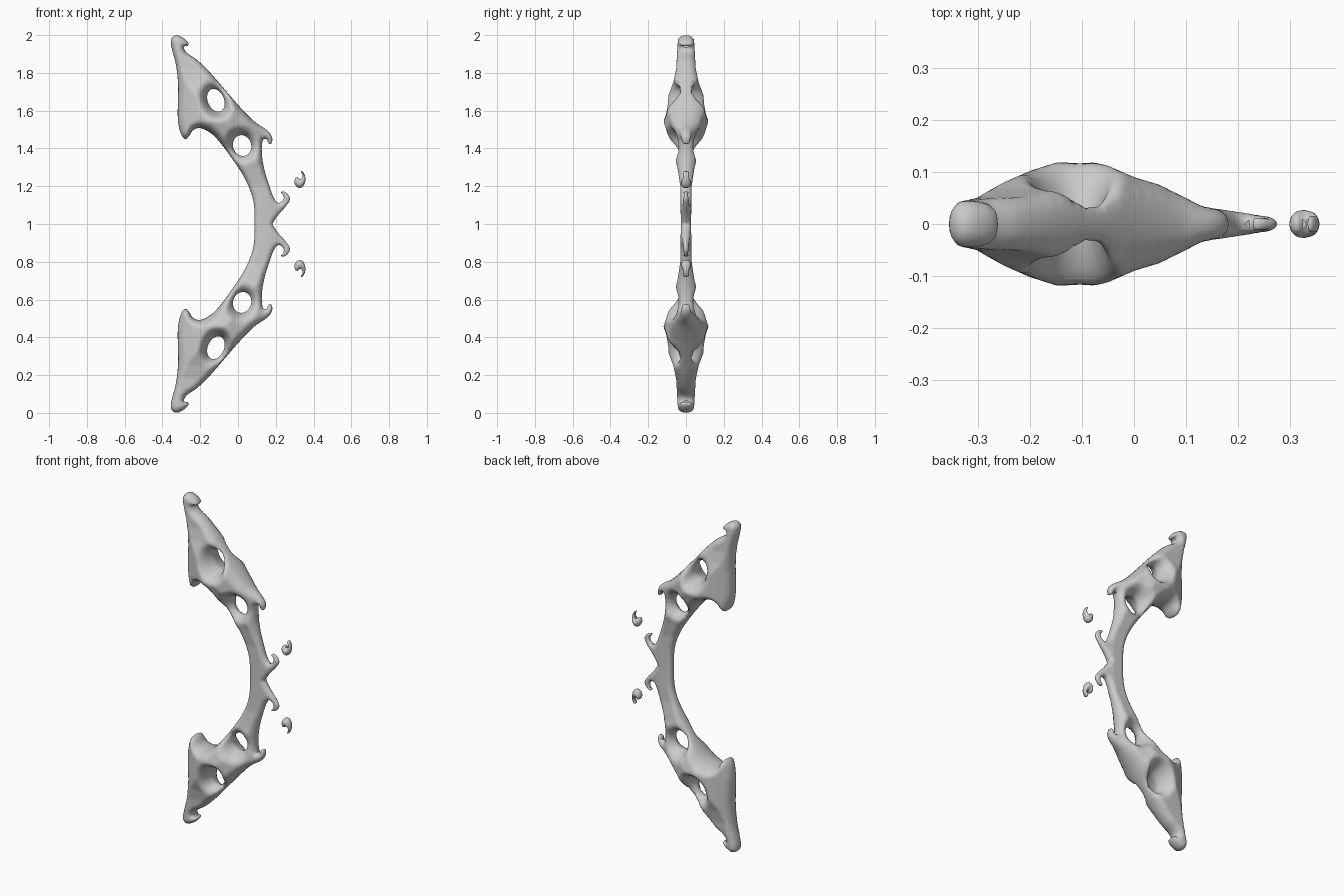
import bpy, bmesh, math
from mathutils import Vector, kdtree
from mathutils.geometry import delaunay_2d_cdt

if "Cube" in bpy.data.objects:
    bpy.data.objects.remove(bpy.data.objects["Cube"])

grey = bpy.data.materials.new("plain_grey")
grey.diffuse_color = (0.6, 0.6, 0.6, 1)
grey.use_nodes = True
grey.node_tree.nodes["Principled BSDF"].inputs["Base Color"].default_value = grey.diffuse_color

# Upper half of the bow outline (x, z): inner edge, rear barb, tip, outer edge, grip horn
UPPER = [(.087, 1), (.08, 1.127), (.035, 1.243), (-.045, 1.365), (-.12, 1.46), (-.165, 1.494),
         (-.205, 1.508), (-.237, 1.497), (-.262, 1.462), (-.28, 1.45), (-.302, 1.476),
         (-.317, 1.54), (-.319, 1.603), (-.317, 1.735), (-.328, 1.84), (-.354, 1.947),
         (-.352, 1.982), (-.328, 1.999), (-.29, 1.985), (-.262, 1.957), (-.266, 1.943),
         (-.285, 1.938), (-.275, 1.91), (-.222, 1.873), (-.16, 1.815), (-.085, 1.73),
         (.01, 1.62), (.09, 1.54), (.155, 1.495), (.18, 1.46), (.176, 1.425), (.162, 1.427),
         (.15, 1.45), (.131, 1.442), (.127, 1.365), (.143, 1.275), (.17, 1.19), (.19, 1.138),
         (.212, 1.112), (.236, 1.122), (.242, 1.148), (.228, 1.17), (.254, 1.166),
         (.275, 1.134), (.254, 1.095), (.217, 1.053), (.192, 1.018), (.183, 1)]
DROP = [(.335, 1.28), (.353, 1.26), (.356, 1.228), (.345, 1.2), (.326, 1.19), (.304, 1.205),
        (.299, 1.232), (.312, 1.249), (.332, 1.238), (.342, 1.255)]

# Half thickness along the height (measured from the middle) and along x
THICK_Z = [(0, .027), (.2, .03), (.3, .045), (.4, .075), (.5, .105), (.56, .124), (.65, .104),
           (.75, .067), (.82, .052), (.95, .044), (1, .042)]
THICK_X = [(-.36, .046), (-.3, .052), (-.25, .08), (-.2, .102), (-.15, .118), (-.1, .124),
           (-.05, .112), (0, .09), (.05, .075), (.1, .05), (.13, .034), (.18, .026), (.28, .011)]


def lerp_table(table, v):
    if v <= table[0][0]:
        return table[0][1]
    for (a, fa), (b, fb) in zip(table, table[1:]):
        if v <= b:
            return fa + (fb - fa) * (v - a) / (b - a)
    return table[-1][1]


def smooth_loop(points, step=.002):
    """Closed smooth curve through the points, finely sampled."""
    p = [Vector(q) for q in points]
    n, out = len(p), []
    for i in range(n):
        a, b = p[i], p[(i + 1) % n]
        seg = (b - a).length
        ta = (b - p[i - 1]).normalized() * seg
        tb = (p[(i + 2) % n] - a).normalized() * seg
        k = 4 * max(1, round(seg / step / 4))
        for j in range(k):
            t = j / k
            out.append(a * (2*t**3 - 3*t*t + 1) + ta * (t**3 - 2*t*t + t)
                       + b * (3*t*t - 2*t**3) + tb * (t**3 - t*t))
    return out


def inward_normals(loop, hole):
    n = len(loop)
    area = sum(loop[i - 1].cross(loop[i]) for i in range(n))
    s = (1 if area > 0 else -1) * (-1 if hole else 1)
    res = []
    for i in range(n):
        d = (loop[(i + 1) % n] - loop[i - 1]).normalized()
        res.append(Vector((-d.y, d.x)) * s)
    return res


def make_tree(points):
    t = kdtree.KDTree(len(points))
    for i, q in enumerate(points):
        t.insert((q.x, q.y, 0), i)
    t.balance()
    return t


def puffed_shape(name, outline, holes, height, grid):
    """Fill an outline with holes, then swell it to both sides in y."""
    loops = [smooth_loop(outline)] + [smooth_loop(h) for h in holes]
    fine = [q for l in loops for q in l]
    normals = [n for i, l in enumerate(loops) for n in inward_normals(l, i > 0)]
    tree, outer = make_tree(fine), make_tree(loops[0])
    inner = make_tree([q for l in loops[1:] for q in l]) if holes else None

    def inside(q):
        co, i, d = tree.find((q.x, q.y, 0))
        return (q - fine[i]).dot(normals[i]) > 0, d

    pts, edges = [], []
    for l in loops:                                   # rim
        s, rim = len(pts), l[::4]
        pts += rim
        edges += [(s + i, s + (i + 1) % len(rim)) for i in range(len(rim))]
    for off in (.0015, .005):                         # rings just inside the rim
        for q, n in zip(fine[::4], normals[::4]):
            r = q + n * off
            ok, d = inside(r)
            if ok and d > off * .85:
                pts.append(r)
    xs, zs = [q.x for q in fine], [q.y for q in fine]
    for i in range(int((max(xs) - min(xs)) / grid) + 1):
        for j in range(int((max(zs) - min(zs)) / grid) + 1):
            q = Vector((min(xs) + (i + .5 * (j % 2)) * grid, min(zs) + j * grid))
            ok, d = inside(q)
            if ok and d > .009:
                pts.append(q)
    verts, _, tris, *_ = delaunay_2d_cdt(pts, edges, [], 0, 1e-6)

    bm = bmesh.new()
    front, back, rim = [], [], []
    for q in verts:
        d = tree.find((q.x, q.y, 0))[2]
        on_rim = d < 1e-4
        rim.append(on_rim)
        if on_rim:
            v = bm.verts.new((q.x, 0, q.y))
            front.append(v)
            back.append(v)
        else:
            do = outer.find((q.x, q.y, 0))[2]
            dh = inner.find((q.x, q.y, 0))[2] if inner else None
            h = height(q.x, q.y, do, dh)
            front.append(bm.verts.new((q.x, -h, q.y)))
            back.append(bm.verts.new((q.x, h, q.y)))
    for t in tris:
        if all(rim[i] for i in t):
            continue
        if inside(sum((verts[i] for i in t), Vector((0, 0))) / 3)[0]:
            bm.faces.new([front[i] for i in t])
            bm.faces.new([back[i] for i in reversed(t)])
    bmesh.ops.delete(bm, geom=[v for v in bm.verts if not v.link_faces], context='VERTS')
    bmesh.ops.recalc_face_normals(bm, faces=bm.faces)
    for f in bm.faces:
        f.smooth = True
    me = bpy.data.meshes.new(name)
    bm.to_mesh(me)
    bm.free()
    me.materials.append(grey)
    ob = bpy.data.objects.new(name, me)
    bpy.context.collection.objects.link(ob)


def dome(d, w):
    return math.sqrt(1 - (1 - min(d / w, 1)) ** 2)


def bow_height(x, z, do, dh):
    t = min(lerp_table(THICK_Z, abs(z - 1)), lerp_table(THICK_X, x))
    funnel = math.sin(math.pi / 2 * min(dh / .06, 1)) ** .7
    return t * dome(do, .3 * t + .014) * funnel


def ellipse(cx, cz, a, b, tilt):
    c, s = math.cos(tilt), math.sin(tilt)
    ring = [(a * math.cos(k * math.pi / 8), b * math.sin(k * math.pi / 8)) for k in range(16)]
    return [(cx + u * c - v * s, cz + u * s + v * c) for u, v in ring]


def flip(points):
    return [(x, 2 - z) for x, z in points]


# Bow body with two openings in each limb
openings = [ellipse(-.117, 1.655, .043, .063, .4), ellipse(.022, 1.415, .048, .056, .3)]
openings += [flip(h) for h in openings]
puffed_shape("bow_body", UPPER + flip(UPPER[-2:0:-1]), openings, bow_height, .012)

# Floating droplets beside the grip
for label, shape in (("upper", DROP), ("lower", flip(DROP))):
    puffed_shape(label + "_droplet", shape, [], lambda x, z, do, dh: .027 * dome(do, .027), .006)
